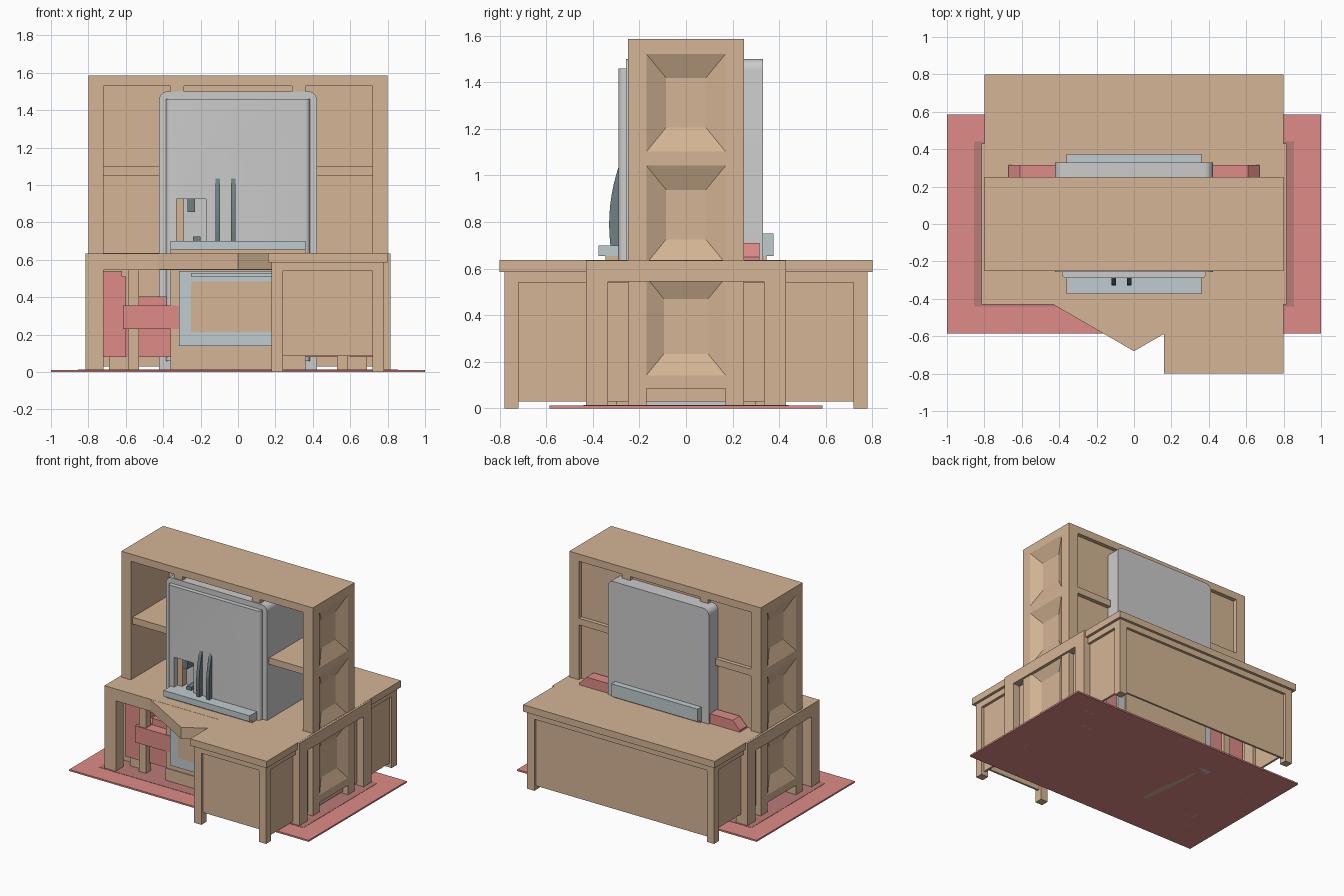
import bpy, bmesh, math

if "Cube" in bpy.data.objects:
    bpy.data.objects.remove(bpy.data.objects["Cube"])


def mat(name, c):
    m = bpy.data.materials.new(name)
    m.diffuse_color = (*c, 1)
    m.use_nodes = True
    m.node_tree.nodes["Principled BSDF"].inputs["Base Color"].default_value = m.diffuse_color
    return m


WOOD = mat("wood", (0.66, 0.46, 0.30))
RED = mat("fabric", (0.73, 0.26, 0.24))
DARKRED = mat("fabric_dark", (0.48, 0.2, 0.19))
WHITE = mat("enamel", (0.68, 0.7, 0.69))
STEEL = mat("steel", (0.53, 0.6, 0.62))
DARK = mat("dark_steel", (0.16, 0.22, 0.23))


def make(name, bm, m):
    bmesh.ops.recalc_face_normals(bm, faces=bm.faces)
    me = bpy.data.meshes.new(name)
    bm.to_mesh(me)
    bm.free()
    ob = bpy.data.objects.new(name, me)
    me.materials.append(m)
    bpy.context.collection.objects.link(ob)
    return ob


def box(name, x0, x1, y0, y1, z0, z1, m=WOOD):
    bm = bmesh.new()
    bmesh.ops.create_cube(bm, size=1)
    for v in bm.verts:
        v.co = ((x0 + x1) / 2 + v.co.x * (x1 - x0),
                (y0 + y1) / 2 + v.co.y * (y1 - y0),
                (z0 + z1) / 2 + v.co.z * (z1 - z0))
    return make(name, bm, m)


def mirrored(name, x0, x1, *rest):
    box(name + "_right", x0, x1, *rest)
    box(name + "_left", -x1, -x0, *rest)


def extrude(name, pts, axis, a, b, m):
    # prism from a 2D profile: axis 'x' uses (y,z), 'y' uses (x,z), 'z' uses (x,y)
    put = {"x": lambda p, t: (t, p[0], p[1]), "y": lambda p, t: (p[0], t, p[1]),
           "z": lambda p, t: (p[0], p[1], t)}[axis]
    bm = bmesh.new()
    lo = [bm.verts.new(put(p, a)) for p in pts]
    hi = [bm.verts.new(put(p, b)) for p in pts]
    bm.faces.new(lo)
    bm.faces.new(hi)
    n = len(pts)
    for i in range(n):
        bm.faces.new((lo[i], lo[(i + 1) % n], hi[(i + 1) % n], hi[i]))
    return make(name, bm, m)


def select(ob):
    bpy.ops.object.select_all(action='DESELECT')
    bpy.context.view_layer.objects.active = ob
    ob.select_set(True)


def cut(ob, cutter):
    mod = ob.modifiers.new("cut", 'BOOLEAN')
    mod.operation, mod.solver, mod.object = 'DIFFERENCE', 'EXACT', cutter
    select(ob)
    bpy.ops.object.modifier_apply(modifier="cut")
    bpy.data.objects.remove(cutter)


def smooth(ob):
    select(ob)
    bpy.ops.object.shade_smooth_by_angle(angle=math.radians(35))


# rug with darker centre
box("rug", -1, 1, -0.585, 0.585, 0, 0.012, RED)
box("rug_centre", -0.855, 0.855, -0.44, 0.44, 0.004, 0.014, DARKRED)

# rectangular table
box("table_top", -0.815, 0.815, -0.43, 0.43, 0.58, 0.635)
for y0, y1 in ((-0.43, -0.335), (0.335, 0.43)):
    mirrored("table_leg", 0.72, 0.815, y0, y1, 0, 0.58)
    box("table_apron", -0.72, 0.72, y0, y1, 0.545, 0.58)
mirrored("table_side_apron", 0.72, 0.815, -0.335, 0.335, 0.545, 0.58)

# hexagonal table
hexa = [(0.68 * math.sin(i * math.pi / 3), 0.68 * math.cos(i * math.pi / 3)) for i in range(6)]
extrude("hexagon_top", hexa, 'z', 0.547, 0.634, WOOD)
for s in (-1, 1):
    y0, y1 = sorted((s * 0.34, s * 0.28))
    mirrored("hexagon_leg", 0.53, 0.588, y0, y1, 0, 0.547)

# corner desk: L-shaped top, legs, rails and inset panels
L = [(-0.8, 0.8), (0.8, 0.8), (0.8, -0.8), (0.16, -0.8), (0.16, 0.16), (-0.8, 0.16)]
extrude("corner_desk_top", L, 'z', 0.585, 0.636, WOOD)
for x, y in ((-0.75, 0.75), (0.75, 0.75), (0.75, -0.75), (0.21, -0.75), (-0.75, 0.21)):
    box("corner_desk_leg", x - 0.03, x + 0.03, y - 0.03, y + 0.03, 0, 0.585)
box("back_rail", -0.72, 0.72, 0.73, 0.78, 0.54, 0.585)
box("back_panel", -0.72, 0.72, 0.745, 0.76, 0.03, 0.54)
box("side_rail", 0.73, 0.78, -0.72, 0.72, 0.54, 0.585)
box("side_panel", 0.745, 0.76, -0.72, 0.72, 0.03, 0.54)
box("front_end_rail", 0.24, 0.72, -0.78, -0.73, 0.54, 0.585)
box("front_end_panel", 0.24, 0.72, -0.76, -0.745, 0.085, 0.54)
box("left_end_rail", -0.78, -0.73, 0.24, 0.72, 0.54, 0.585)
box("left_end_panel", -0.76, -0.745, 0.24, 0.72, 0.085, 0.54)

# tall bookcase with pyramid recesses on its sides
for s in (-1, 1):
    x0, x1 = sorted((s * 0.72, s * 0.8))
    side = box("bookcase_side", x0, x1, -0.25, 0.25, 0, 1.53)
    cut(side, box("foot_cutter", x0 - 0.1, x1 + 0.1, -0.17, 0.17, -0.1, 0.085))
    for zc in (0.352, 0.832, 1.312):
        bm = bmesh.new()
        for x, hy, hz in ((s * 0.755, 0.085, 0.106), (s * 0.80, 0.17, 0.21), (s * 0.85, 0.17, 0.21)):
            for a, b in ((-1, -1), (1, -1), (1, 1), (-1, 1)):
                bm.verts.new((x, a * hy, zc + b * hz))
        bmesh.ops.convex_hull(bm, input=bm.verts[:4] + bm.verts[4:8])
        for v in [v for v in bm.verts if not v.link_faces]:
            bm.verts.remove(v)
        cut(side, make("recess_cutter", bm, WOOD))
box("bookcase_top", -0.8, 0.8, -0.25, 0.25, 1.53, 1.585)
box("bookcase_back", -0.72, 0.72, 0.205, 0.22, 0.085, 1.53)
mirrored("bookcase_divider", 0.29, 0.36, -0.25, 0.25, 0, 1.53)
mirrored("bookcase_shelf", 0.36, 0.72, -0.23, 0.25, 1.05, 1.10)
mirrored("bookcase_bottom", 0.36, 0.72, -0.23, 0.25, 0.085, 0.14)

# refrigerator body with rounded outline
r = 0.045
prof = [(-0.422, 0.0), (0.422, 0.0)]
for cx, a0 in ((0.422 - r, 0), (-0.422 + r, 90)):
    for k in range(7):
        t = math.radians(a0 + 15 * k)
        prof.append((cx + r * math.cos(t), 1.5 - r + r * math.sin(t)))
body = extrude("refrigerator_body", prof, 'y', -0.257, 0.33, WHITE)
# door with rounded vertical edges
d = [(-0.385, -0.25), (0.385, -0.25), (0.385, -0.258)]
d += [(0.36 + 0.025 * math.cos(t), -0.265 - 0.025 * math.sin(t)) for t in (0.4, 0.8, 1.2, 1.57)]
d += [(-0.36 - 0.025 * math.cos(t), -0.265 - 0.025 * math.sin(t)) for t in (1.57, 1.2, 0.8, 0.4)]
d.append((-0.385, -0.258))
door = extrude("refrigerator_door", d, 'z', 0.06, 1.46, WHITE)
for ob in (body, door):
    cut(ob, box("dispenser_cutter", -0.33, -0.17, -0.4, -0.2, 0.66, 0.925))
    smooth(ob)
box("dispenser_spout", -0.27, -0.23, -0.275, -0.2, 0.855, 0.925, DARK)
box("dispenser_button", -0.24, -0.2, -0.27, -0.2, 0.70, 0.725, DARK)

# bowed handles
zs = [0.53 + 0.52 * k / 12 for k in range(13)]
bow = lambda z, h: h * (1 - ((z - 0.79) / 0.26) ** 2)
arc = [(-0.285 - bow(z, 0.045), z) for z in zs]
for x in (-0.107, -0.025):
    smooth(extrude("door_handle", arc, 'x', x - 0.012, x + 0.012, DARK))

# stove
box("stove_body", -0.36, 0.36, -0.345, 0.345, 0.0, 0.655)
box("stove_top", -0.36, 0.36, -0.375, 0.375, 0.655, 0.70, STEEL)
box("stove_backsplash", -0.36, 0.36, 0.325, 0.375, 0.655, 0.75, STEEL)
box("oven_drawer", -0.36, 0.36, -0.352, -0.345, 0.0, 0.105)
box("oven_door", -0.315, 0.315, -0.36, -0.345, 0.14, 0.54, STEEL)
box("oven_window", -0.25, 0.25, -0.364, -0.36, 0.215, 0.485)
box("oven_handle", -0.25, 0.25, -0.385, -0.37, 0.51, 0.53, STEEL)
mirrored("oven_handle_mount", 0.1, 0.12, -0.37, -0.36, 0.51, 0.53, STEEL)

# sofa
mirrored("sofa_arm", 0.60, 0.725, -0.31, 0.31, 0.08, 0.51, RED)
mirrored("sofa_arm_pad", 0.62, 0.725, -0.31, 0.31, 0.51, 0.54, RED)
box("sofa_base", -0.60, 0.60, -0.30, 0.30, 0.08, 0.23, RED)
box("sofa_cushion", -0.615, 0.615, -0.35, 0.25, 0.23, 0.355, RED)
box("sofa_seat_back", -0.53, 0.53, -0.27, 0.25, 0.355, 0.405, RED)
back = [(-0.67, 0.08), (0.67, 0.08), (0.67, 0.65), (0.61, 0.71), (-0.61, 0.71), (-0.67, 0.65)]
extrude("sofa_back", back, 'y', 0.23, 0.315, RED)
for y0, y1 in ((-0.30, -0.24), (0.24, 0.30)):
    mirrored("sofa_foot", 0.588, 0.69, y0, y1, 0, 0.08)
